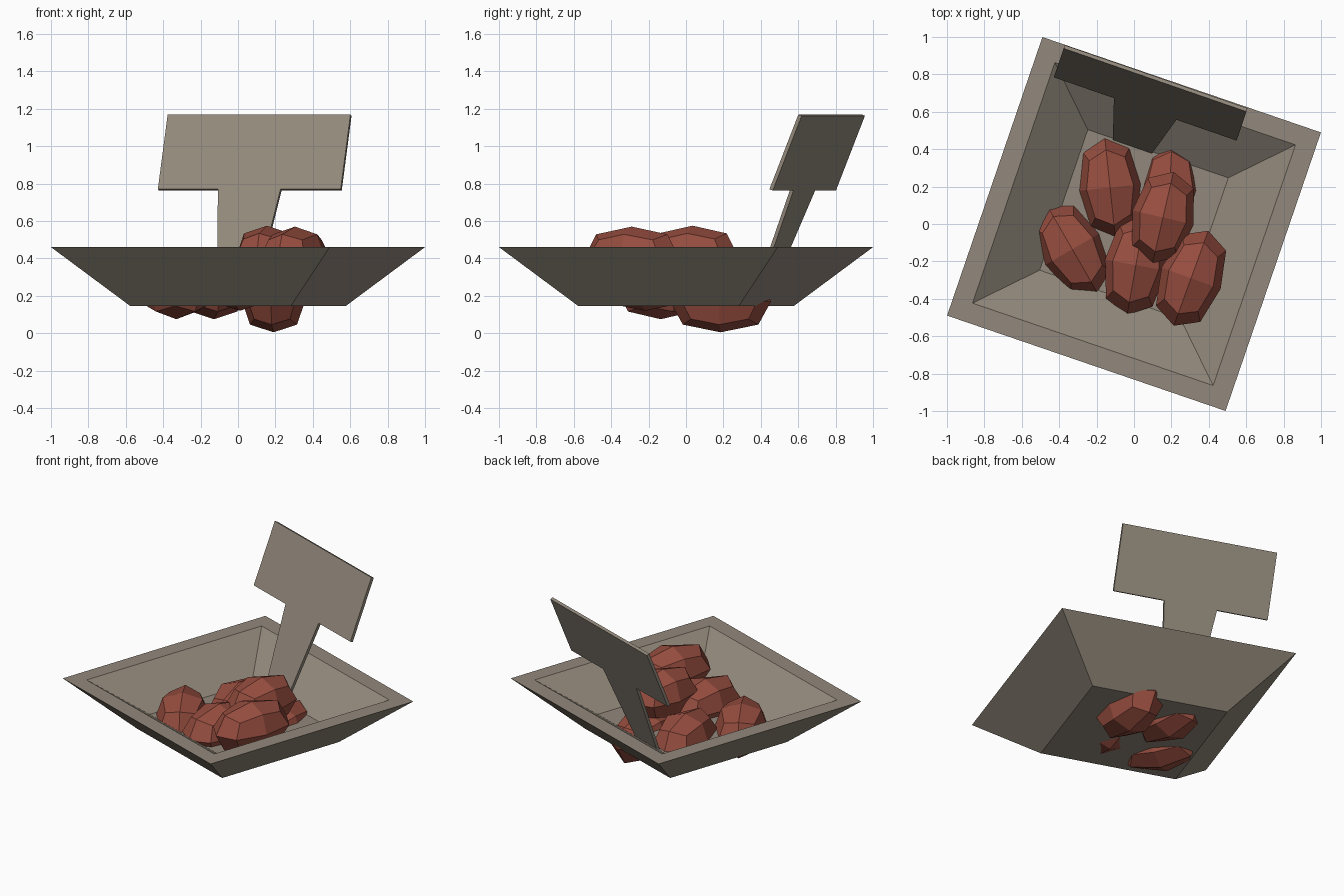
import bpy, bmesh, math
from mathutils import Vector, Matrix

if "Cube" in bpy.data.objects:
    bpy.data.objects.remove(bpy.data.objects["Cube"])


def material(name, rgb):
    m = bpy.data.materials.new(name)
    m.diffuse_color = (*rgb, 1)
    m.use_nodes = True
    m.node_tree.nodes["Principled BSDF"].inputs["Base Color"].default_value = m.diffuse_color
    return m


TAUPE = material("taupe", (0.29, 0.25, 0.20))
RED = material("brick_red", (0.31, 0.075, 0.05))


def finish(bm, name, mat):
    bmesh.ops.recalc_face_normals(bm, faces=bm.faces[:])
    me = bpy.data.meshes.new(name)
    bm.to_mesh(me)
    bm.free()
    me.materials.append(mat)
    ob = bpy.data.objects.new(name, me)
    bpy.context.collection.objects.link(ob)
    return ob


# Tray: square loops (half width, height) from outer base over the rim to the floor
bm = bmesh.new()
turn = Matrix.Rotation(math.radians(-18.9), 4, 'Z')
loops = []
for h, z in ((0.453, 0.145), (0.787, 0.46), (0.68, 0.46), (0.397, 0.25)):
    loops.append([bm.verts.new(turn @ Vector((sx * h, sy * h, z)))
                  for sx, sy in ((-1, -1), (1, -1), (1, 1), (-1, 1))])
for a, b in zip(loops, loops[1:]):
    for i in range(4):
        j = (i + 1) % 4
        bm.faces.new((a[i], a[j], b[j], b[i]))
bm.faces.new(loops[0])
bm.faces.new(loops[-1])
finish(bm, "tray", TAUPE)

# Price sign: T-shaped board with tapered stem, leaning back
bm = bmesh.new()
across = Vector((0.945, -0.327, 0))
up = Vector((0.0525, 0.155, 0.40))
centre = Vector((0.06, 0.615, 0.77))
half = ((0.107, -1.38), (0.177, 0), (0.517, 0), (0.517, 1))
profile = list(half) + [(-u, v) for u, v in reversed(half)]
front = bm.faces.new([bm.verts.new(centre + across * u + up * v) for u, v in profile])
back = across.cross(up).normalized() * -0.02
ext = bmesh.ops.extrude_face_region(bm, geom=[front], use_keep_orig=True)
bmesh.ops.translate(bm, vec=back, verts=[v for v in ext["geom"] if isinstance(v, bmesh.types.BMVert)])
finish(bm, "sign", TAUPE)


# Fruit: rounded cube of 24 quads, stretched along its own y axis
def fruit(name, loc, size, yaw, pitch=0, roll=0):
    bm = bmesh.new()
    bmesh.ops.create_cube(bm, size=2)
    bmesh.ops.subdivide_edges(bm, edges=bm.edges[:], cuts=1, use_grid_fill=True)
    for v in bm.verts:
        n = sum(abs(c) > 0.5 for c in v.co)
        v.co *= (1, 1, 0.75, 0.57)[n]
    rot = (Matrix.Rotation(math.radians(yaw), 4, 'Z')
           @ Matrix.Rotation(math.radians(pitch), 4, 'X')
           @ Matrix.Rotation(math.radians(roll), 4, 'Y'))
    bm.transform(Matrix.Translation(loc) @ rot @ Matrix.Diagonal((*size, 1)))
    finish(bm, name, RED)


SIZE = (0.168, 0.27, 0.165)
fruit("fruit_back_left", (-0.128, 0.195, 0.24), SIZE, 6)
fruit("fruit_back_right", (0.19, 0.185, 0.17), SIZE, -3)
fruit("fruit_left", (-0.33, -0.135, 0.24), SIZE, 30)
fruit("fruit_front_middle", (0.01, -0.22, 0.285), SIZE, -10)
fruit("fruit_top", (0.155, 0.035, 0.41), (0.168, 0.25, 0.165), -13)
fruit("fruit_front_right", (0.305, -0.29, 0.405), SIZE, -20)
